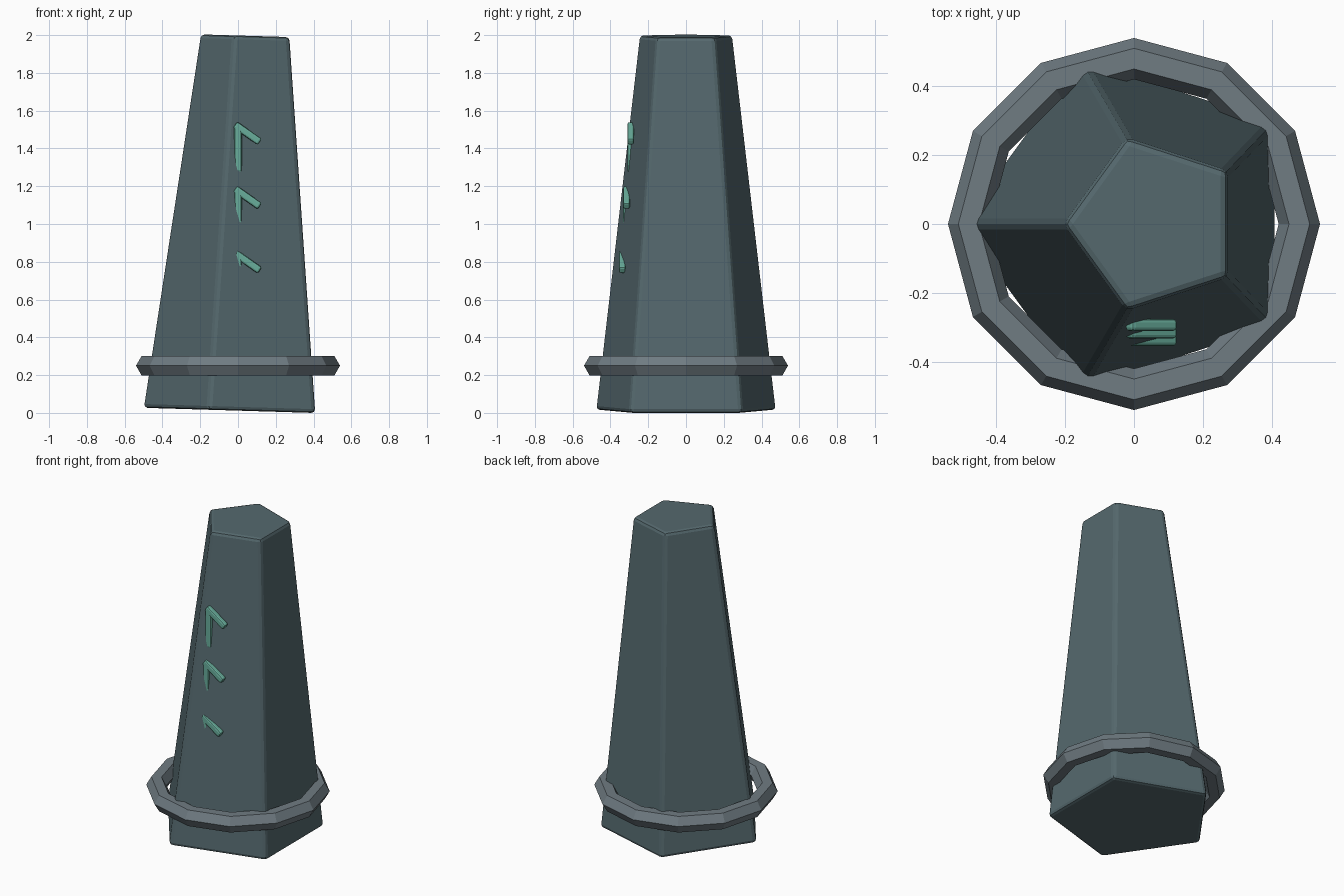
import bpy
import math

if "Cube" in bpy.data.objects:
    bpy.data.objects.remove(bpy.data.objects["Cube"])


def material(name, color):
    m = bpy.data.materials.new(name)
    m.diffuse_color = (*color, 1)
    m.use_nodes = True
    m.node_tree.nodes["Principled BSDF"].inputs["Base Color"].default_value = m.diffuse_color
    return m


def finish(name, mat, bevel=0, segments=1):
    ob = bpy.context.object
    ob.name = name
    ob.data.materials.append(mat)
    if bevel:
        mod = ob.modifiers.new("bevel", 'BEVEL')
        mod.width = bevel
        mod.segments = segments
    return ob


stone = material("stone", (0.09, 0.14, 0.155))
slate = material("slate", (0.16, 0.20, 0.225))
glow = material("glow", (0.14, 0.42, 0.33))

# Leaning five-sided pillar with softened edges
bpy.ops.mesh.primitive_cone_add(vertices=5, radius1=0.505, radius2=0.262, depth=1.985)
pillar = finish("pillar", stone, 0.02, 2)
for v in pillar.data.vertices:
    a = math.radians(18)
    x, y = v.co.x, v.co.y
    v.co.x, v.co.y = x * math.cos(a) - y * math.sin(a), x * math.sin(a) + y * math.cos(a)
# turn so that one corner points to -x
corner = min(math.atan2(v.co.y, v.co.x) % (math.tau / 5) for v in pillar.data.vertices)
turn = math.pi - corner
for v in pillar.data.vertices:
    x, y = v.co.x, v.co.y
    v.co.x = x * math.cos(turn) - y * math.sin(turn)
    v.co.y = x * math.sin(turn) + y * math.cos(turn)
pillar.location = (0.03, 0, 1.004)
pillar.rotation_euler = (0, 0.03, 0)

# Loose low-poly ring around the base
bpy.ops.mesh.primitive_torus_add(major_segments=12, minor_segments=6,
                                 major_radius=0.48, minor_radius=0.06,
                                 location=(0, 0, 0.25))
finish("base_ring", slate)

# Three carved marks: an upright stroke and a slanted stroke each
for i in range(3):
    z = 1.4 - 0.34 * i
    y = -0.293 - 0.022 * i
    for part, x, dz, length, angle in (("upright", 0, 0, 0.25, 0),
                                       ("slant", 0.05, 0.08, 0.16, math.radians(-55))):
        bpy.ops.mesh.primitive_cube_add(size=1, location=(x, y, z + dz))
        ob = finish(f"mark_{part}_{i + 1}", glow, 0.01, 2)
        for v in ob.data.vertices:
            v.co.x *= 0.04
            v.co.y *= 0.035
            v.co.z *= length
        ob.rotation_euler = (0, angle, 0)
